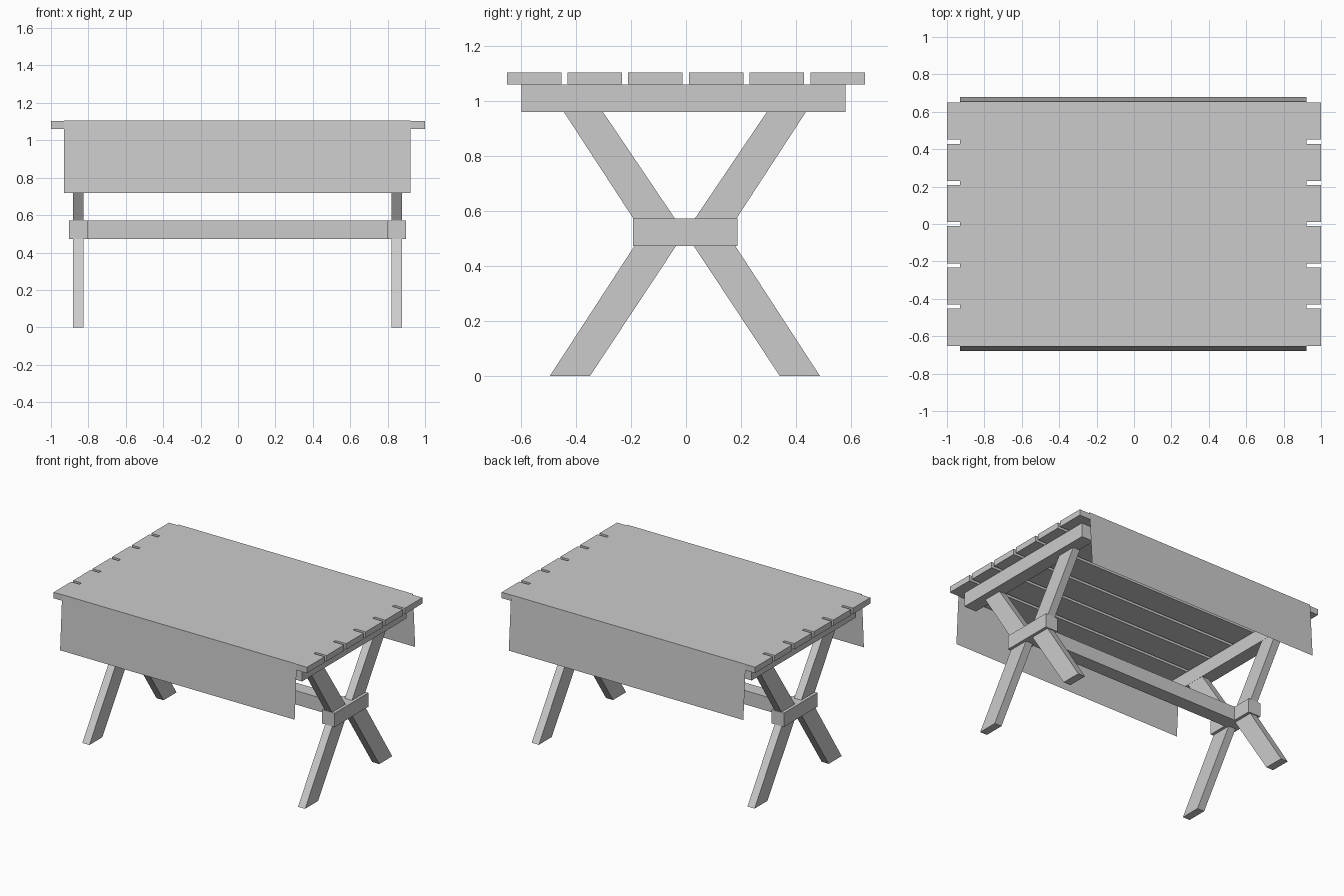
import bpy

if "Cube" in bpy.data.objects:
    bpy.data.objects.remove(bpy.data.objects["Cube"])

# one plain grey for the whole model
grey = bpy.data.materials.new("plain grey")
grey.diffuse_color = (0.6, 0.6, 0.6, 1)
grey.use_nodes = True
grey.node_tree.nodes["Principled BSDF"].inputs["Base Color"].default_value = grey.diffuse_color


def mesh_object(name, verts, faces):
    me = bpy.data.meshes.new(name)
    me.from_pydata(verts, [], faces)
    me.materials.append(grey)
    ob = bpy.data.objects.new(name, me)
    bpy.context.collection.objects.link(ob)
    return ob


def prism(name, profile, x0, x1):
    """Extrude a counter-clockwise (y, z) profile from x0 to x1."""
    n = len(profile)
    verts = [(x, y, z) for x in (x0, x1) for y, z in profile]
    faces = [tuple(range(n))[::-1], tuple(range(n, 2 * n))]
    faces += [(i, (i + 1) % n, n + (i + 1) % n, n + i) for i in range(n)]
    return mesh_object(name, verts, faces)


def box(name, x0, x1, y0, y1, z0, z1):
    return prism(name, [(y0, z0), (y1, z0), (y1, z1), (y0, z1)], x0, x1)


# table top planks
pitch, width = 0.2205, 0.198
for i in range(6):
    y = -0.651 + i * pitch
    box(f"top_plank_{i + 1}", -1, 1, y, y + width, 1.06, 1.102)

# trestles: cross beam, centre block and four slanted legs at each end
CY = -0.004
for side, label in ((-1, "left"), (1, "right")):
    cx = side * 0.851 - 0.003
    xa, xb = sorted((side * 0.825, side * 0.923))
    box(f"{label}_cross_beam", xa, xb, -0.597, 0.579, 0.96, 1.06)
    box(f"{label}_centre_block", cx - 0.049, cx + 0.049, -0.193, 0.187, 0.473, 0.572)
    for s, end in ((-1, "front"), (1, "back")):
        upper = [(0.036, 0.572), (0.187, 0.572), (0.440, 0.96), (0.298, 0.96)]
        lower = [(0.345, 0.0), (0.491, 0.0), (0.183, 0.473), (0.032, 0.473)]
        for part, prof in (("upper", upper), ("lower", lower)):
            pts = [(CY + s * y, z) for y, z in prof]
            if s < 0:
                pts.reverse()
            prism(f"{label}_{end}_{part}_leg", pts, cx - 0.028, cx + 0.028)

# stretcher joining the two centre blocks
box("stretcher", -0.805, 0.80, -0.053, 0.047, 0.473, 0.572)

# thin tablecloth draped over the long sides
path = [(-0.678, 0.718), (-0.655, 1.106), (0.655, 1.106), (0.680, 0.718)]
cloth = [(x, y, z) for y, z in path for x in (-0.929, 0.922)]
mesh_object("tablecloth", cloth,
            [(2 * i, 2 * i + 1, 2 * i + 3, 2 * i + 2) for i in range(3)])
